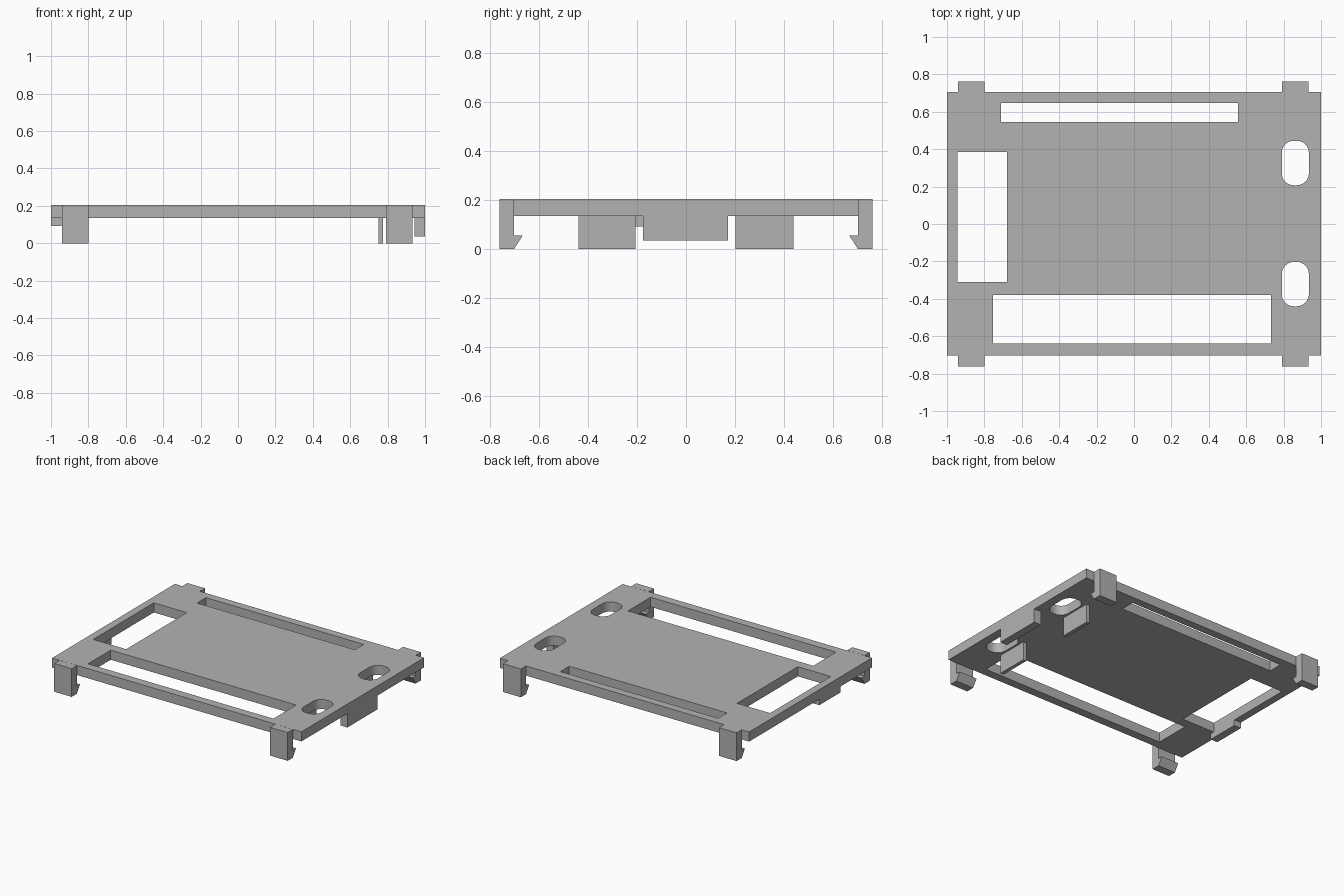
import bpy
import bmesh
from math import cos, sin, radians

default = bpy.data.objects.get("Cube")
if default:
    bpy.data.objects.remove(default, do_unlink=True)

grey = bpy.data.materials.new("light_grey")
grey.use_nodes = True
colour = (0.45, 0.45, 0.45, 1)
grey.diffuse_color = colour
grey.node_tree.nodes["Principled BSDF"].inputs["Base Color"].default_value = colour

PLATE_LOW, PLATE_TOP = 0.135, 0.205


def add_mesh(name, mesh):
    mesh.materials.clear()
    mesh.materials.append(grey)
    obj = bpy.data.objects.new(name, mesh)
    bpy.context.collection.objects.link(obj)
    return obj


def prism(name, profile, x0, x1):
    """Extrude a (y, z) profile from x0 to x1."""
    bm = bmesh.new()
    face = bm.faces.new([bm.verts.new((x0, y, z)) for y, z in profile])
    ext = bmesh.ops.extrude_face_region(bm, geom=[face], use_keep_orig=True)
    moved = [g for g in ext["geom"] if isinstance(g, bmesh.types.BMVert)]
    bmesh.ops.translate(bm, verts=moved, vec=(x1 - x0, 0, 0))
    bmesh.ops.recalc_face_normals(bm, faces=bm.faces[:])
    mesh = bpy.data.meshes.new(name)
    bm.to_mesh(mesh)
    bm.free()
    return add_mesh(name, mesh)


def rect(x0, x1, y0, y1):
    return [(x0, y0), (x1, y0), (x1, y1), (x0, y1)]


def round_rect(x0, x1, y0, y1, r, steps=8):
    centres = [(x1 - r, y1 - r), (x0 + r, y1 - r), (x0 + r, y0 + r), (x1 - r, y0 + r)]
    points = []
    for quarter, (cx, cy) in enumerate(centres):
        for i in range(steps + 1):
            a = radians(90 * (quarter + i / steps))
            points.append((cx + r * cos(a), cy + r * sin(a)))
    return points


# Base plate: filled outline with window, slots and rounded holes
outlines = [
    rect(-1, 1, -0.702, 0.705),
    rect(-0.71, 0.555, 0.545, 0.647),
    rect(-0.945, -0.68, -0.31, 0.385),
    rect(-0.755, 0.732, -0.64, -0.38),
    round_rect(0.79, 0.935, 0.207, 0.445, 0.065),
    round_rect(0.79, 0.935, -0.44, -0.203, 0.065),
]
curve = bpy.data.curves.new("plate_outline", "CURVE")
curve.dimensions = "2D"
curve.fill_mode = "BOTH"
curve.extrude = (PLATE_TOP - PLATE_LOW) / 2
for outline in outlines:
    spline = curve.splines.new("POLY")
    spline.points.add(len(outline) - 1)
    for point, (x, y) in zip(spline.points, outline):
        point.co = (x, y, 0, 1)
    spline.use_cyclic_u = True
helper = bpy.data.objects.new("plate_outline", curve)
bpy.context.collection.objects.link(helper)
bpy.context.view_layer.update()
graph = bpy.context.evaluated_depsgraph_get()
plate_mesh = bpy.data.meshes.new_from_object(helper.evaluated_get(graph))
bpy.data.objects.remove(helper, do_unlink=True)

bm = bmesh.new()
bm.from_mesh(plate_mesh)
bmesh.ops.remove_doubles(bm, verts=bm.verts[:], dist=0.0001)
bmesh.ops.translate(bm, verts=bm.verts[:], vec=(0, 0, (PLATE_LOW + PLATE_TOP) / 2))
bmesh.ops.recalc_face_normals(bm, faces=bm.faces[:])
for face in bm.faces:
    face.smooth = False
bm.to_mesh(plate_mesh)
bm.free()
add_mesh("base_plate", plate_mesh)

# Snap clips: upright legs with an inward hook, mirrored front to back
clip = [(0.763, 0), (0.763, PLATE_TOP), (0.703, PLATE_TOP),
        (0.703, 0.055), (0.668, 0.055), (0.703, 0)]
for end, sign in (("back", 1), ("front", -1)):
    profile = [(sign * y, z) for y, z in clip]
    prism(f"{end}_right_clip", profile, -0.94, -0.8)
    prism(f"{end}_left_clip", profile, 0.79, 0.933)

# Upright fins beside the rounded holes
for end, y0, y1 in (("back", 0.203, 0.44), ("front", -0.44, -0.207)):
    prism(f"{end}_fin", rect(y0, y1, 0, PLATE_LOW), 0.75, 0.776)

# Edge tabs hanging under both ends of the plate
prism("left_edge_tab", rect(-0.175, 0.172, 0.035, PLATE_LOW), 0.943, 1)
prism("right_edge_tab", rect(-0.34, -0.1, 0.092, PLATE_LOW), -1, -0.943)
